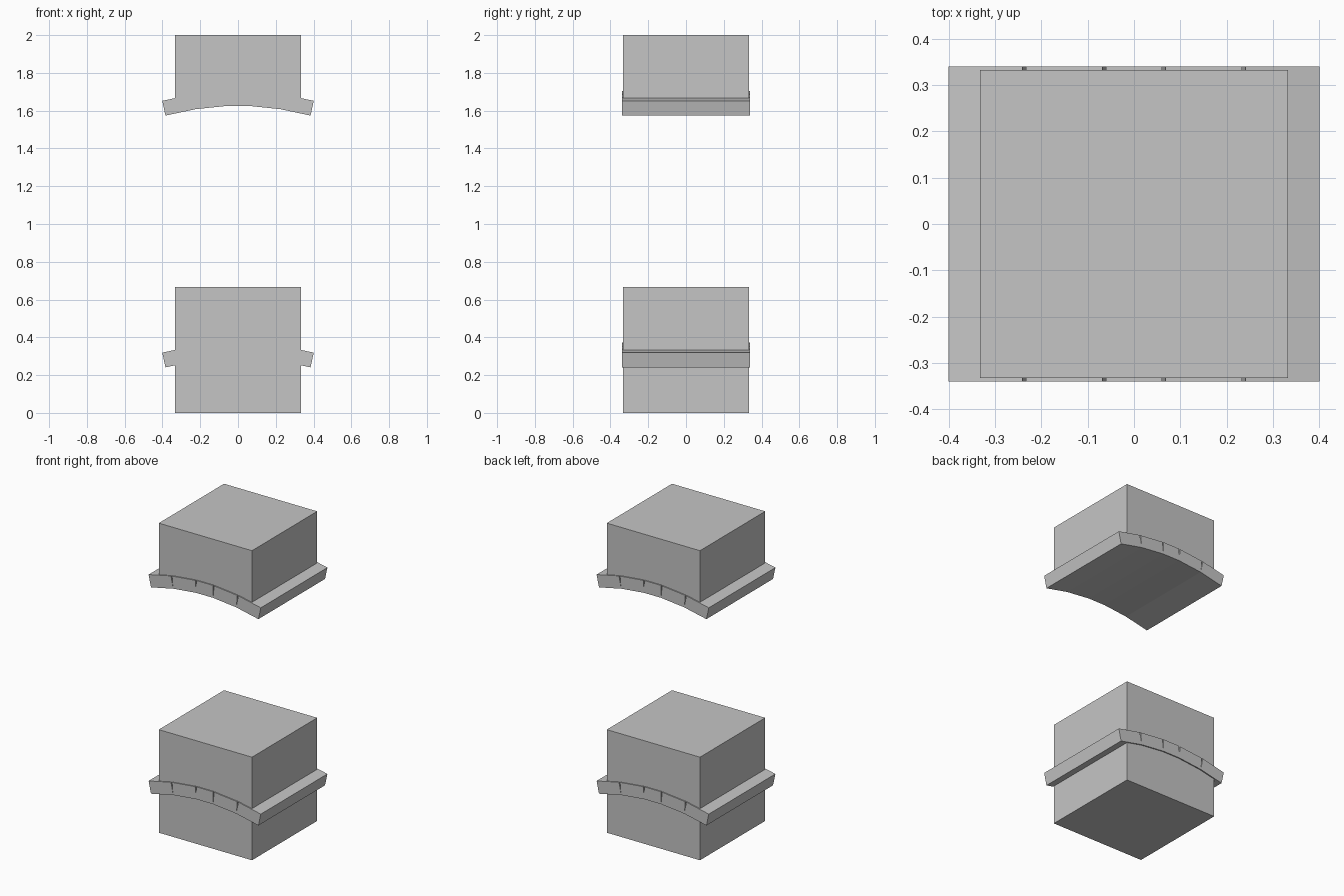
import bpy
import bmesh

cube = bpy.data.objects.get("Cube")
if cube:
    bpy.data.objects.remove(cube, do_unlink=True)

grey = bpy.data.materials.new("plain grey")
grey.use_nodes = True
colour = (0.56, 0.56, 0.56, 1)
grey.diffuse_color = colour
grey.node_tree.nodes["Principled BSDF"].inputs["Base Color"].default_value = colour


def mirrored(half):
    """Complete a right-hand line of (x, z) points with its mirror image."""
    return [(-x, z) for x, z in reversed(half)] + half


def prism(name, outline, half_depth, z=0):
    """Extrude a front outline along y."""
    bm = bmesh.new()
    face = bm.faces.new([bm.verts.new((x, -half_depth, h + z)) for x, h in outline])
    ext = bmesh.ops.extrude_face_region(bm, geom=[face])
    moved = [v for v in ext["geom"] if isinstance(v, bmesh.types.BMVert)]
    bmesh.ops.translate(bm, verts=moved, vec=(0, 2 * half_depth, 0))
    bmesh.ops.recalc_face_normals(bm, faces=bm.faces)
    mesh = bpy.data.meshes.new(name)
    bm.to_mesh(mesh)
    bm.free()
    mesh.materials.append(grey)
    obj = bpy.data.objects.new(name, mesh)
    bpy.context.collection.objects.link(obj)
    return obj


HALF = 0.333
BAND_HALF = 0.34
LIFT = 1.333

# Arched band of five tilted stones with narrow V joints between them
band_top = [(0.06, 0.372), (0.061, 0.306), (0.068, 0.371), (0.233, 0.354),
            (0.227, 0.285), (0.241, 0.353), (0.401, 0.319)]
band_bottom = [(0.06, 0.292), (0.224, 0.275), (0.384, 0.241)]
band = mirrored(band_top) + mirrored(band_bottom)[::-1]

prism("lower_arch_band", band, BAND_HALF)
prism("upper_arch_band", band, BAND_HALF, LIFT)

# Lower block is a full cube
prism("lower_block", mirrored([(HALF, 0)]) + mirrored([(HALF, 2 * HALF)])[::-1], HALF)

# Upper block ends inside its arch band
underside = [(0.06, 0.298), (0.226, 0.28), (HALF, 0.265)]
prism("upper_block", mirrored(underside) + [(HALF, 0.667), (-HALF, 0.667)], HALF, LIFT)
